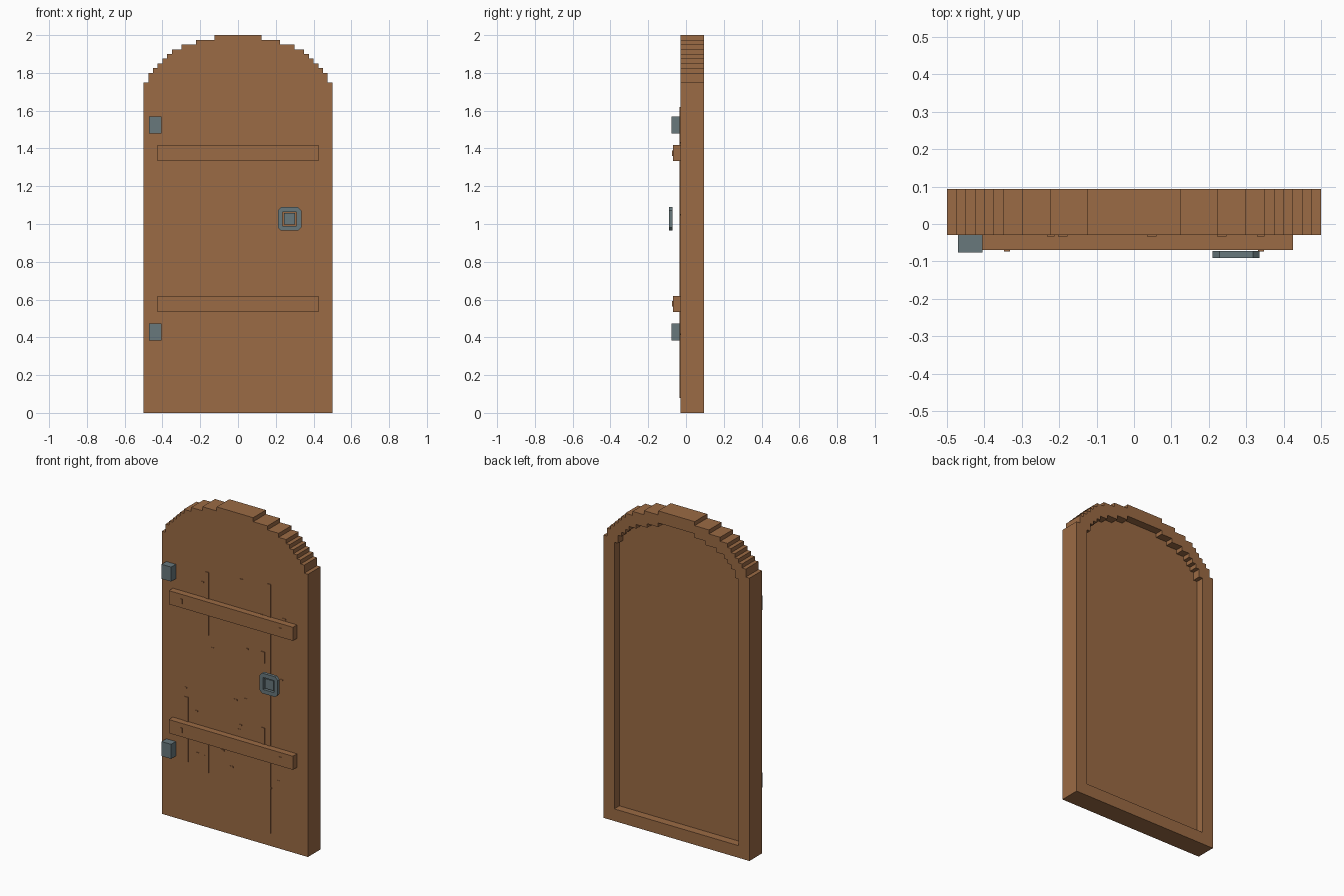
import bpy
import bmesh
import random

if "Cube" in bpy.data.objects:
    bpy.data.objects.remove(bpy.data.objects["Cube"], do_unlink=True)


def material(name, color):
    mat = bpy.data.materials.new(name)
    mat.use_nodes = True
    mat.diffuse_color = color
    mat.node_tree.nodes["Principled BSDF"].inputs["Base Color"].default_value = color
    return mat


WOOD = material("brown wood", (0.328, 0.145, 0.058, 1))
IRON = material("grey iron", (0.138, 0.188, 0.202, 1))


def prism(name, outline, y0, y1, mat):
    """Extrude an x-z outline from depth y0 to y1."""
    bm = bmesh.new()
    face = bm.faces.new([bm.verts.new((x, y0, z)) for x, z in outline])
    new = bmesh.ops.extrude_face_region(bm, geom=[face])["geom"]
    moved = [v for v in new if isinstance(v, bmesh.types.BMVert)]
    bmesh.ops.translate(bm, vec=(0, y1 - y0, 0), verts=moved)
    bmesh.ops.recalc_face_normals(bm, faces=bm.faces)
    mesh = bpy.data.meshes.new(name)
    bm.to_mesh(mesh)
    bm.free()
    mesh.materials.append(mat)
    obj = bpy.data.objects.new(name, mesh)
    bpy.context.collection.objects.link(obj)
    return obj


def box(name, x0, x1, y0, y1, z0, z1, mat):
    return prism(name, [(x0, z0), (x1, z0), (x1, z1), (x0, z1)], y0, y1, mat)


def cut(target, cutter):
    cutter.hide_render = True
    mod = target.modifiers.new("cut", 'BOOLEAN')
    mod.operation = 'DIFFERENCE'
    mod.solver = 'EXACT'
    mod.object = cutter
    bpy.context.view_layer.objects.active = target
    bpy.ops.object.modifier_apply(modifier=mod.name)
    bpy.data.objects.remove(cutter, do_unlink=True)


def stepped_arch(bottom, steps):
    """Mirror (half width, height) steps into a closed arch outline."""
    half = [(steps[0][0], bottom)]
    for i, (x, z) in enumerate(steps):
        half.append((x, z))
        if i + 1 < len(steps):
            half.append((steps[i + 1][0], z))
    return half + [(-x, z) for x, z in reversed(half)]


# Door slab with a recessed back
outer = [(0.5, 1.75), (0.475, 1.8), (0.45, 1.825), (0.425, 1.85), (0.4, 1.875),
         (0.375, 1.9), (0.35, 1.925), (0.3, 1.95), (0.223, 1.975), (0.125, 2.0)]
inner = [(0.425, 1.725), (0.4, 1.775), (0.375, 1.8), (0.35, 1.825),
         (0.325, 1.85), (0.275, 1.875), (0.2, 1.9), (0.125, 1.925)]
FRONT, BACK = -0.03, 0.094
door = prism("door_slab", stepped_arch(0, outer), FRONT, BACK, WOOD)
cut(door, prism("recess_cutter", stepped_arch(0.075, inner), BACK - 0.05, BACK + 0.1, WOOD))

# Cross battens with small pegs, and a hinge block beside each
for label, z, hinge_z in (("upper", 1.375, 1.525), ("lower", 0.577, 0.428)):
    box(label + "_batten", -0.425, 0.425, -0.07, FRONT, z - 0.042, z + 0.042, WOOD)
    for side, x in (("left", 0.34), ("right", -0.34)):
        box(label + "_peg_" + side, x - 0.008, x + 0.008, -0.074, -0.07,
            z - 0.015, z + 0.015, WOOD)
    box(label + "_hinge", -0.47, -0.405, -0.076, FRONT,
        hinge_z - 0.045, hinge_z + 0.045, IRON)

# Raised wood grain strips
strips = [(0.247, 0.08, 1.62), (-0.178, 1.19, 1.58), (-0.178, 0.34, 0.54),
          (0.06, 1.42, 1.6), (-0.318, 0.37, 0.77), (0.205, 1.12, 1.19),
          (0.205, 0.61, 0.72)]
for i, (x, z0, z1) in enumerate(strips):
    box(f"grain_strip_{i}", x - 0.025, x, -0.034, FRONT, z0, z1, WOOD)

# Scattered grain flecks
random.seed(4)
for i in range(24):
    x, z = random.uniform(-0.4, 0.38), random.uniform(0.3, 1.6)
    box(f"grain_fleck_{i}", x, x + 0.02, -0.033, FRONT, z, z + 0.008, WOOD)

# Handle: chamfered square ring around a centre plate
cx, cz, r, c = 0.273, 1.027, 0.0625, 0.045
ring = prism("handle_ring",
             [(cx + a * sx, cz + b * sz) for sx, sz, a, b in (
                 (1, -1, c, r), (1, -1, r, c), (1, 1, r, c), (1, 1, c, r),
                 (-1, 1, c, r), (-1, 1, r, c), (-1, -1, r, c), (-1, -1, c, r))],
             -0.091, -0.072, IRON)
cut(ring, box("ring_cutter", cx - 0.037, cx + 0.037, -0.2, 0, cz - 0.037, cz + 0.037, IRON))
box("handle_plate", cx - 0.03, cx + 0.03, -0.085, -0.074, cz - 0.03, cz + 0.03, IRON)
